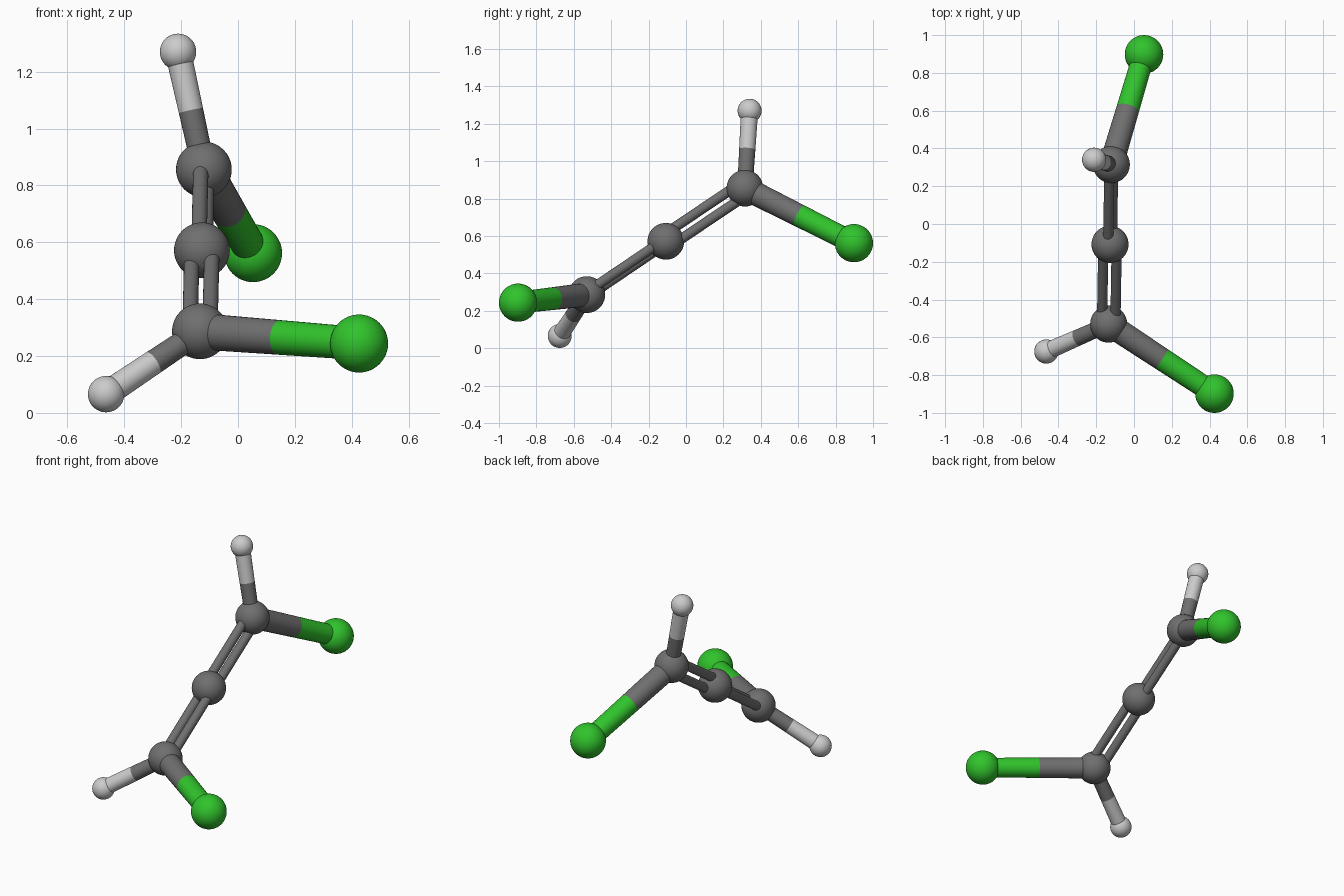
import bpy
from math import radians
from mathutils import Vector

if "Cube" in bpy.data.objects:
    bpy.data.objects.remove(bpy.data.objects["Cube"])


def material(name, rgb):
    m = bpy.data.materials.new(name)
    m.diffuse_color = (*rgb, 1)
    m.use_nodes = True
    m.node_tree.nodes["Principled BSDF"].inputs["Base Color"].default_value = m.diffuse_color
    return m


MATS = {
    "carbon": material("dark_grey", (0.16, 0.16, 0.16)),
    "hydrogen": material("light_grey", (0.55, 0.55, 0.55)),
    "chlorine": material("green", (0.03, 0.55, 0.025)),
}
RADII = {"carbon": 0.098, "hydrogen": 0.064, "chlorine": 0.102}


def finish(name, kind):
    ob = bpy.context.object
    ob.name = name
    ob.data.materials.append(MATS[kind])
    bpy.ops.object.shade_smooth_by_angle(angle=radians(40))


def atom(name, kind, pos):
    bpy.ops.mesh.primitive_uv_sphere_add(segments=48, ring_count=24,
                                         radius=RADII[kind], location=pos)
    finish(name, kind)


def stick(name, kind, a, b, r1, r2):
    d = b - a
    bpy.ops.mesh.primitive_cone_add(vertices=32, radius1=r1, radius2=r2,
                                    depth=d.length, location=(a + b) / 2,
                                    rotation=d.to_track_quat('Z', 'Y').to_euler())
    finish(name, kind)


# Atom centres
upper = Vector((-0.12, 0.315, 0.856))
middle = Vector((-0.127, -0.108, 0.572))
lower = Vector((-0.134, -0.53, 0.287))
ends = {
    "upper": (upper, Vector((-0.211, 0.34, 1.27)), Vector((0.053, 0.898, 0.562))),
    "lower": (lower, Vector((-0.464, -0.675, 0.066)), Vector((0.426, -0.898, 0.244))),
}

atom("middle_carbon", "carbon", middle)
for label, (c, h, cl) in ends.items():
    atom(label + "_carbon", "carbon", c)

    # Single bonds, coloured half and half
    for kind, p, r_in, r_out in (("hydrogen", h, 0.041, 0.046),
                                 ("chlorine", cl, 0.064, 0.058)):
        atom(f"{label}_{kind}", kind, p)
        mid, r_mid = (c + p) / 2, (r_in + r_out) / 2
        stick(f"{label}_{kind}_bond_inner", "carbon", c, mid, r_in, r_mid)
        stick(f"{label}_{kind}_bond_outer", kind, mid, p, r_mid, r_out)

    # Double bond: two thin rods lying in the plane of the end group
    axis = (c - middle).normalized()
    side = h - c
    side = (side - axis * side.dot(axis)).normalized() * 0.037
    for i, s in enumerate((side, -side), 1):
        stick(f"{label}_double_bond_rod_{i}", "carbon", middle + s, c + s, 0.027, 0.027)
